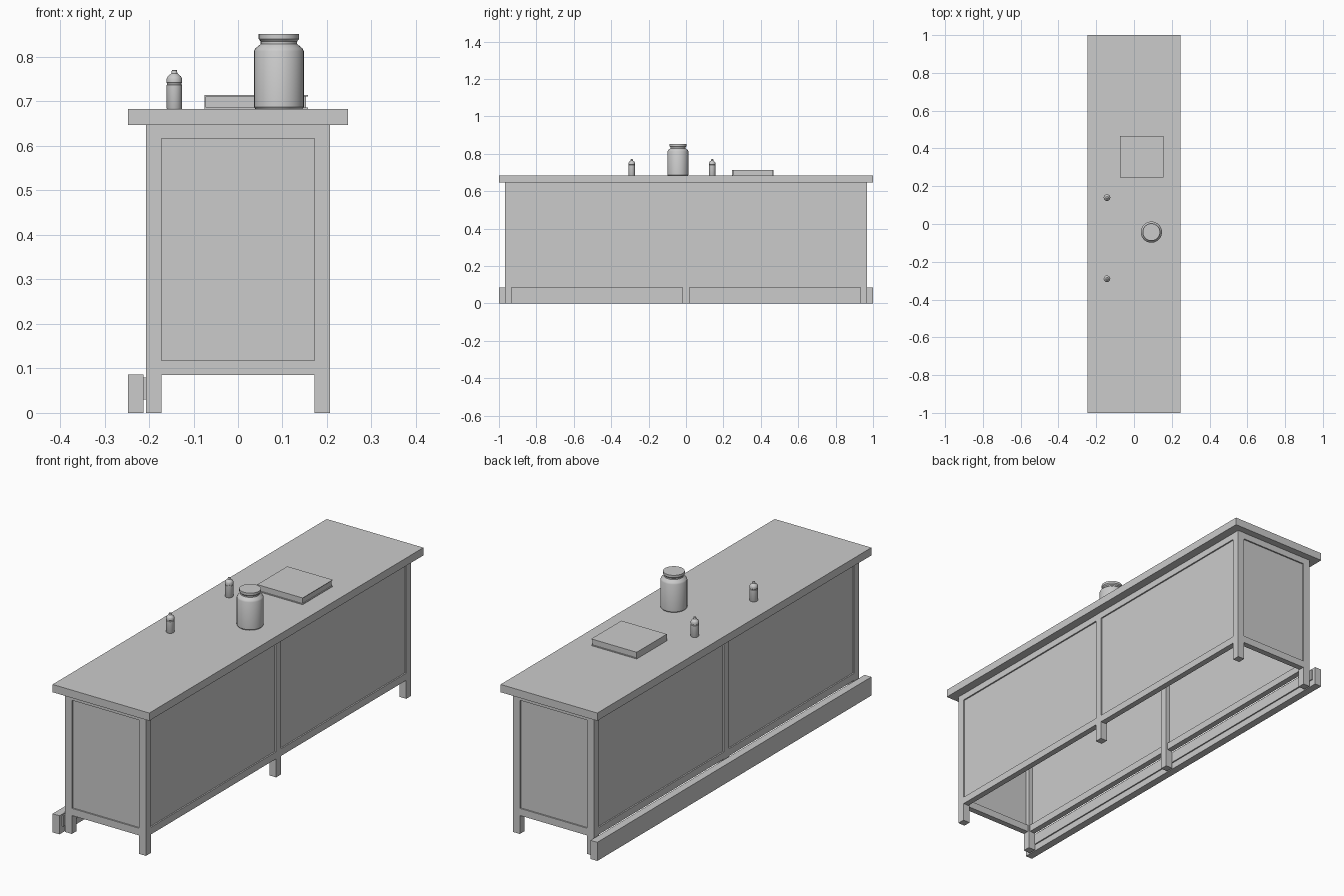
import bpy, bmesh, math

if "Cube" in bpy.data.objects:
    bpy.data.objects.remove(bpy.data.objects["Cube"])


def box(name, x, y, z):
    """Box from (min, max) pairs on each axis."""
    bm = bmesh.new()
    bmesh.ops.create_cube(bm, size=1)
    for v in bm.verts:
        v.co = [(r[0] + r[1]) / 2 + c * (r[1] - r[0]) for r, c in zip((x, y, z), v.co)]
    me = bpy.data.meshes.new(name)
    bm.to_mesh(me)
    bm.free()
    ob = bpy.data.objects.new(name, me)
    bpy.context.collection.objects.link(ob)
    return ob


def lathe(name, profile, loc, n=32):
    """Closed solid of revolution from (radius, z) points."""
    bm = bmesh.new()
    rings = [[bm.verts.new((r * math.cos(2 * math.pi * i / n),
                            r * math.sin(2 * math.pi * i / n), z)) for i in range(n)]
             for r, z in profile]
    for a, b in zip(rings, rings[1:]):
        for i in range(n):
            j = (i + 1) % n
            bm.faces.new((a[i], a[j], b[j], b[i]))
    bm.faces.new(rings[0][::-1])
    bm.faces.new(rings[-1])
    me = bpy.data.meshes.new(name)
    bm.to_mesh(me)
    bm.free()
    ob = bpy.data.objects.new(name, me)
    ob.location = loc
    bpy.context.collection.objects.link(ob)
    bpy.ops.object.select_all(action='DESELECT')
    ob.select_set(True)
    bpy.context.view_layer.objects.active = ob
    bpy.ops.object.shade_smooth_by_angle(angle=math.radians(30))


def span(a, b, s):
    """Range a..b mirrored when s is -1."""
    return tuple(sorted((a * s, b * s)))


TOP, HX, HY = 0.683, 0.207, 0.967

# Counter top
box("counter_top", (-0.247, 0.247), (-1, 1), (0.647, TOP))

# Posts, rails and inset panels; underside is open
for s, side in ((-1, "left"), (1, "right")):
    for y, pos in ((-HY + 0.0175, "front"), (0, "middle"), (HY - 0.0175, "back")):
        box(f"{side}_{pos}_post", span(HX - 0.035, HX, s),
            (y - 0.0175, y + 0.0175), (0, 0.647))
    box(f"{side}_panel", span(0.192, 0.2, s), (-0.94, 0.94), (0.1, 0.647))
    end = "front" if s < 0 else "back"
    box(f"{end}_panel", (-0.18, 0.18), span(0.952, 0.96, s), (0.1, 0.647))
    for level, z in (("lower", (0.085, 0.118)), ("upper", (0.617, 0.647))):
        for t in (-1, 1):
            box(f"{side}_{level}_rail", span(HX - 0.028, HX - 0.0005, s),
                span(0.0175, HY - 0.035, t), z)
        box(f"{end}_{level}_rail", (-HX + 0.035, HX - 0.035),
            span(HY - 0.028, HY - 0.0005, s), z)

# Foot rail with backing strip
box("foot_rail", (-0.247, -0.212), (-1, 1), (0, 0.086))
box("foot_rail_backing", (-0.213, -0.206), (-0.98, 0.98), (0.03, 0.08))

# Book: two covers, spine and pages
bx, by = (-0.075, 0.157), (0.247, 0.467)
box("book_back_cover", bx, by, (TOP, TOP + 0.003))
box("book_front_cover", bx, by, (TOP + 0.028, TOP + 0.031))
box("book_spine", (-0.075, -0.072), by, (TOP + 0.003, TOP + 0.028))
box("book_pages", (-0.072, 0.153), (0.251, 0.463), (TOP + 0.003, TOP + 0.028))

# Storage jar
lathe("jar", [(0.053, 0), (0.056, 0.004), (0.056, 0.130), (0.053, 0.136),
              (0.041, 0.146), (0.041, 0.152), (0.0455, 0.157), (0.0455, 0.168)],
      (0.092, -0.043, TOP))

# Small bottles
for y in (0.14, -0.29):
    lathe("small_bottle", [(0.0165, 0), (0.0175, 0.002), (0.0175, 0.054), (0.0165, 0.055),
                           (0.0165, 0.058), (0.0175, 0.059), (0.0175, 0.068),
                           (0.015, 0.073), (0.007, 0.080), (0.0055, 0.087), (0.003, 0.088)],
          (-0.143, y, TOP), 24)
